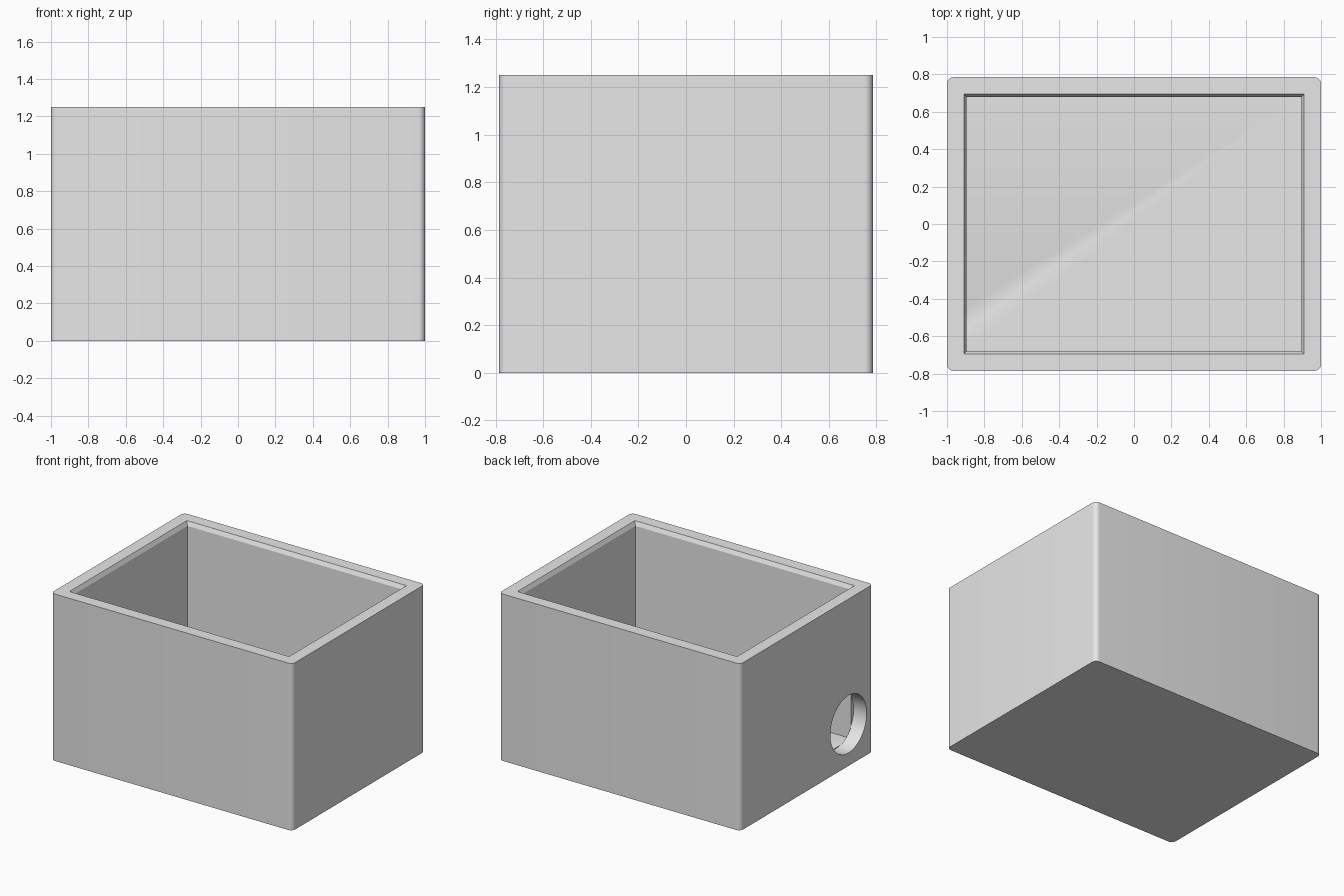
import bpy
import bmesh
import math
from mathutils import Matrix

HX, HY, H = 1.0, 0.785, 1.25      # outer half width, half depth, height
WALL, FLOOR = 0.105, 0.105
LIP, LIP_DEPTH = 0.015, 0.03      # sloped lip around the opening

if "Cube" in bpy.data.objects:
    bpy.data.objects.remove(bpy.data.objects["Cube"], do_unlink=True)

grey = bpy.data.materials.new("light_grey")
grey.use_nodes = True
colour = (0.8, 0.8, 0.8, 1.0)
grey.diffuse_color = colour
for node in grey.node_tree.nodes:
    if node.type == 'BSDF_PRINCIPLED':
        node.inputs["Base Color"].default_value = colour


def make_object(name, bm):
    bmesh.ops.recalc_face_normals(bm, faces=bm.faces[:])
    mesh = bpy.data.meshes.new(name)
    bm.to_mesh(mesh)
    bm.free()
    mesh.materials.append(grey)
    obj = bpy.data.objects.new(name, mesh)
    bpy.context.collection.objects.link(obj)
    return obj


def rect_loft(levels):
    """Closed solid through centred rectangles (half x, half y, z)."""
    bm = bmesh.new()
    rings = [[bm.verts.new((sx * x, sy * y, z))
              for sx, sy in ((-1, -1), (1, -1), (1, 1), (-1, 1))]
             for x, y, z in levels]
    for low, high in zip(rings, rings[1:]):
        for i in range(4):
            j = (i + 1) % 4
            bm.faces.new((low[i], low[j], high[j], high[i]))
    bm.faces.new(rings[0][::-1])
    bm.faces.new(rings[-1])
    return bm


# Outer box with rounded upright edges
bm = rect_loft([(HX, HY, 0), (HX, HY, H)])
upright = [e for e in bm.edges if abs(e.verts[0].co.z - e.verts[1].co.z) > 0.1]
bmesh.ops.bevel(bm, geom=upright, offset=0.035, segments=8, profile=0.5,
                affect='EDGES')
box = make_object("open_box", bm)

# Cavity with a lip that widens towards the top
ix, iy = HX - WALL, HY - WALL
cavity = make_object("cavity_cutter", rect_loft([
    (ix, iy, FLOOR),
    (ix, iy, H - LIP_DEPTH),
    (ix + 2 * LIP, iy + 2 * LIP, H + LIP_DEPTH)]))

# Round hole through one end wall
bm = bmesh.new()
depth = WALL + 0.1
place = (Matrix.Translation((-HX + WALL + 0.003 - depth / 2, -0.495, 0.313))
         @ Matrix.Rotation(math.pi / 2, 4, 'Y'))
bmesh.ops.create_cone(bm, cap_ends=True, segments=64, radius1=0.215,
                      radius2=0.215, depth=depth, matrix=place)
hole = make_object("hole_cutter", bm)

# Cut the box, then drop the cutters
bpy.ops.object.select_all(action='DESELECT')
bpy.context.view_layer.objects.active = box
box.select_set(True)
for cutter in (cavity, hole):
    cutter.hide_render = True
    mod = box.modifiers.new(cutter.name, 'BOOLEAN')
    mod.operation = 'DIFFERENCE'
    mod.solver = 'EXACT'
    mod.object = cutter
    bpy.ops.object.modifier_apply(modifier=mod.name)
    bpy.data.objects.remove(cutter, do_unlink=True)

bpy.ops.object.shade_smooth_by_angle(angle=math.radians(20))
